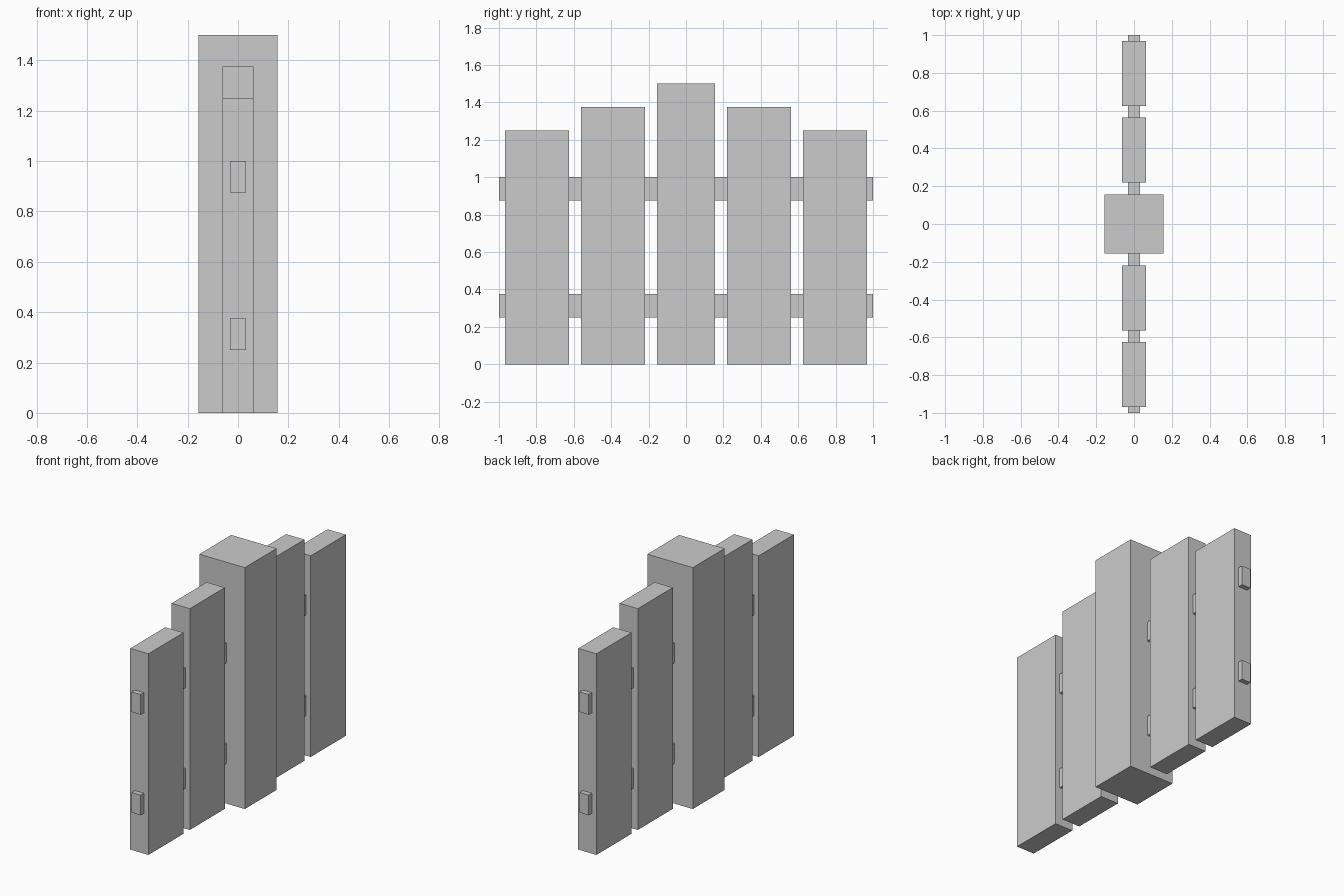
import bpy

if "Cube" in bpy.data.objects:
    bpy.data.objects.remove(bpy.data.objects["Cube"])


def box(name, x, y, z):
    """Box spanning the given (min, max) ranges."""
    spans = (x, y, z)
    bpy.ops.mesh.primitive_cube_add(size=1, location=[(a + b) / 2 for a, b in spans])
    ob = bpy.context.object
    ob.name = name
    ob.scale = [b - a for a, b in spans]
    bpy.ops.object.transform_apply(location=False, rotation=False, scale=True)
    return ob


# Thick central post
P = 0.15625
box("centre_post", (-P, P), (-P, P), (0, 1.5))

# Pickets stepping down on both sides of the post
T = 0.0625
for side, label in ((1, "back"), (-1, "front")):
    for part, y0, y1, height in (("inner", 0.21875, 0.5625, 1.375),
                                 ("outer", 0.625, 0.96875, 1.25)):
        y = sorted((side * y0, side * y1))
        box(f"{label}_{part}_picket", (-T, T), y, (0, height))

# Two horizontal rails running through everything
R = 0.03125
for name, z in (("lower_rail", 0.25), ("upper_rail", 0.875)):
    box(name, (-R, R), (-1, 1), (z, z + 0.125))
